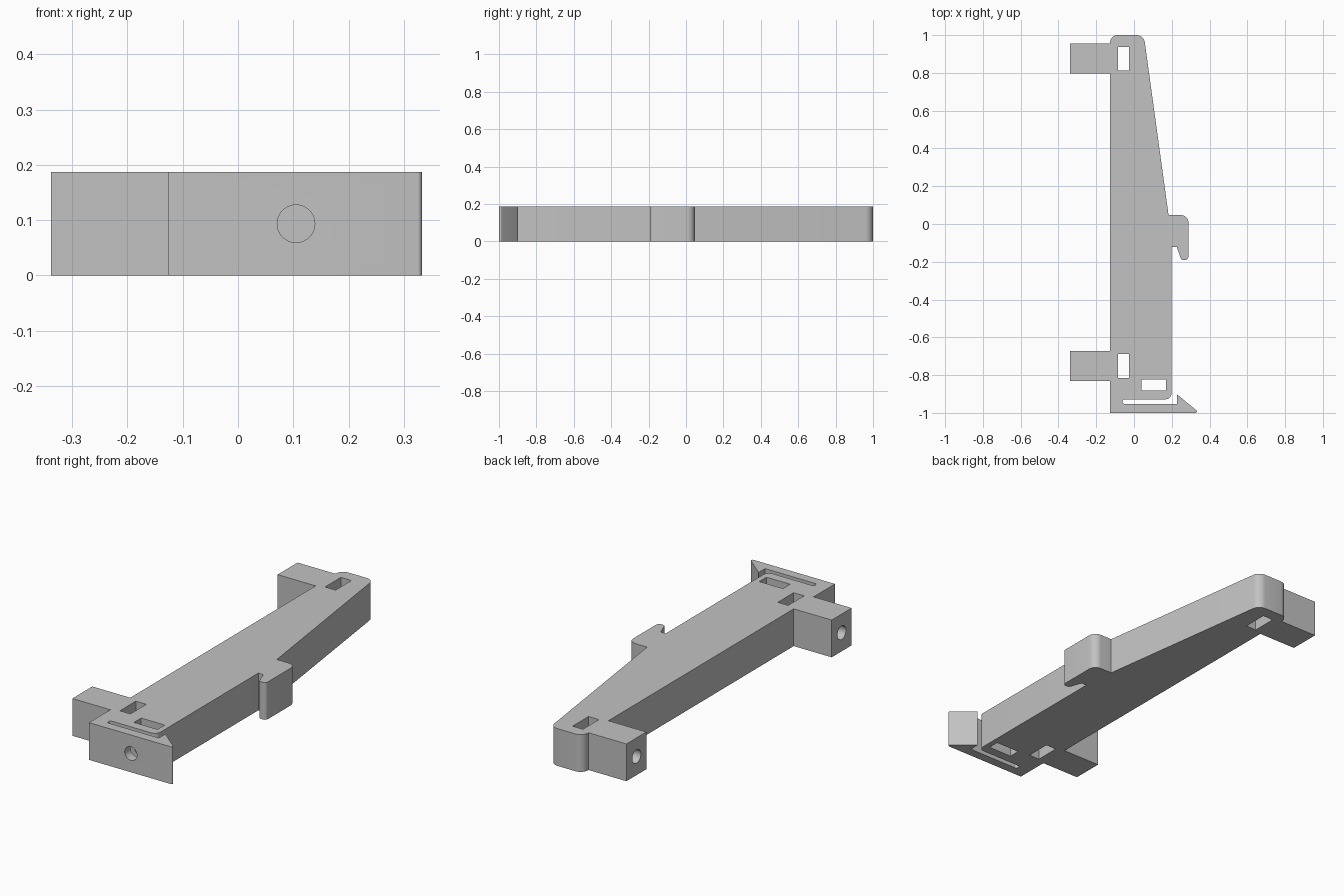
import bpy, bmesh, math
from mathutils import Vector

HEIGHT = 0.187

old = bpy.data.objects.get("Cube")
if old:
    bpy.data.objects.remove(old, do_unlink=True)

grey = bpy.data.materials.new("light_grey")
grey.use_nodes = True
colour = (0.54, 0.54, 0.54, 1)
grey.diffuse_color = colour
grey.node_tree.nodes["Principled BSDF"].inputs["Base Color"].default_value = colour


def fillet(points, steps=8):
    """Round each (x, y, radius) corner with an arc."""
    result = []
    for i, (x, y, r) in enumerate(points):
        p = Vector((x, y))
        if r == 0:
            result.append(p)
            continue
        a = (Vector(points[i - 1][:2]) - p).normalized()
        b = (Vector(points[(i + 1) % len(points)][:2]) - p).normalized()
        half = a.angle(b) / 2
        centre = p + (a + b).normalized() * r / math.sin(half)
        start = p + a * r / math.tan(half) - centre
        end = p + b * r / math.tan(half) - centre
        sweep = start.angle_signed(end)
        for k in range(steps + 1):
            t = -sweep * k / steps
            c, s = math.cos(t), math.sin(t)
            result.append(centre + Vector((start.x * c - start.y * s,
                                           start.x * s + start.y * c)))
    return result


def prism(name, outline, z0, z1):
    """Extrude a flat outline upwards."""
    bm = bmesh.new()
    face = bm.faces.new([bm.verts.new((p[0], p[1], z0)) for p in outline])
    top = bmesh.ops.extrude_face_region(bm, geom=[face])["geom"]
    verts = [v for v in top if isinstance(v, bmesh.types.BMVert)]
    bmesh.ops.translate(bm, verts=verts, vec=(0, 0, z1 - z0))
    bmesh.ops.recalc_face_normals(bm, faces=bm.faces)
    mesh = bpy.data.meshes.new(name)
    bm.to_mesh(mesh)
    bm.free()
    obj = bpy.data.objects.new(name, mesh)
    bpy.context.collection.objects.link(obj)
    mesh.materials.append(grey)
    return obj


def slot(name, x0, x1, y0, y1):
    return prism(name, [(x0, y0), (x1, y0), (x1, y1), (x0, y1)], -0.1, HEIGHT + 0.1)


def bore(name, start, end, radius=0.034):
    """Round cutter running from start to end."""
    a, b = Vector(start), Vector(end)
    bpy.ops.mesh.primitive_cylinder_add(vertices=40, radius=radius, depth=(b - a).length,
                                        location=(a + b) / 2)
    obj = bpy.context.object
    obj.name = name
    obj.rotation_euler = (b - a).to_track_quat('Z', 'Y').to_euler()
    obj.data.materials.append(grey)
    return obj


LEFT, TAB = -0.127, -0.338
outline = [
    # front plate with barbed spring clip
    (LEFT, -1, 0), (0.347, -1, 0.008), (0.228, -0.902, 0), (0.228, -0.953, 0),
    (-0.06, -0.953, 0.011), (-0.06, -0.928, 0.011), (0.198, -0.928, 0.03),
    # side hook
    (0.198, -0.122, 0), (0.226, -0.122, 0), (0.251, -0.191, 0.016),
    (0.288, -0.191, 0.018), (0.288, 0.047, 0.04), (0.183, 0.047, 0),
    # tapered arm and rounded back end
    (0.052, 1, 0.045), (LEFT, 1, 0.04),
    # two mounting tabs
    (LEFT, 0.955, 0), (TAB, 0.955, 0), (TAB, 0.797, 0), (LEFT, 0.797, 0),
    (LEFT, -0.673, 0), (TAB, -0.673, 0), (TAB, -0.831, 0), (LEFT, -0.831, 0),
]
bracket = prism("bracket_body", fillet(outline), 0, HEIGHT)

# Nut slots and the screw holes that lead into them
mid = HEIGHT / 2
cutters = [slot("front_nut_slot", 0.039, 0.17, -0.881, -0.824),
           bore("front_screw_hole", (0.105, -1.1, mid), (0.105, -0.85, mid))]
for label, y in (("back", 0.875), ("forward", -0.752)):
    cutters.append(slot(label + "_tab_slot", -0.085, -0.027, y - 0.063, y + 0.063))
    cutters.append(bore(label + "_tab_hole", (-0.45, y, mid), (-0.05, y, mid)))

bpy.ops.object.select_all(action='DESELECT')
bpy.context.view_layer.objects.active = bracket
bracket.select_set(True)
for cutter in cutters:
    mod = bracket.modifiers.new(cutter.name, 'BOOLEAN')
    mod.operation = 'DIFFERENCE'
    mod.solver = 'EXACT'
    mod.object = cutter
    bpy.ops.object.modifier_apply(modifier=mod.name)
for cutter in cutters:
    bpy.data.objects.remove(cutter, do_unlink=True)
bpy.ops.object.shade_smooth_by_angle(angle=math.radians(30))
